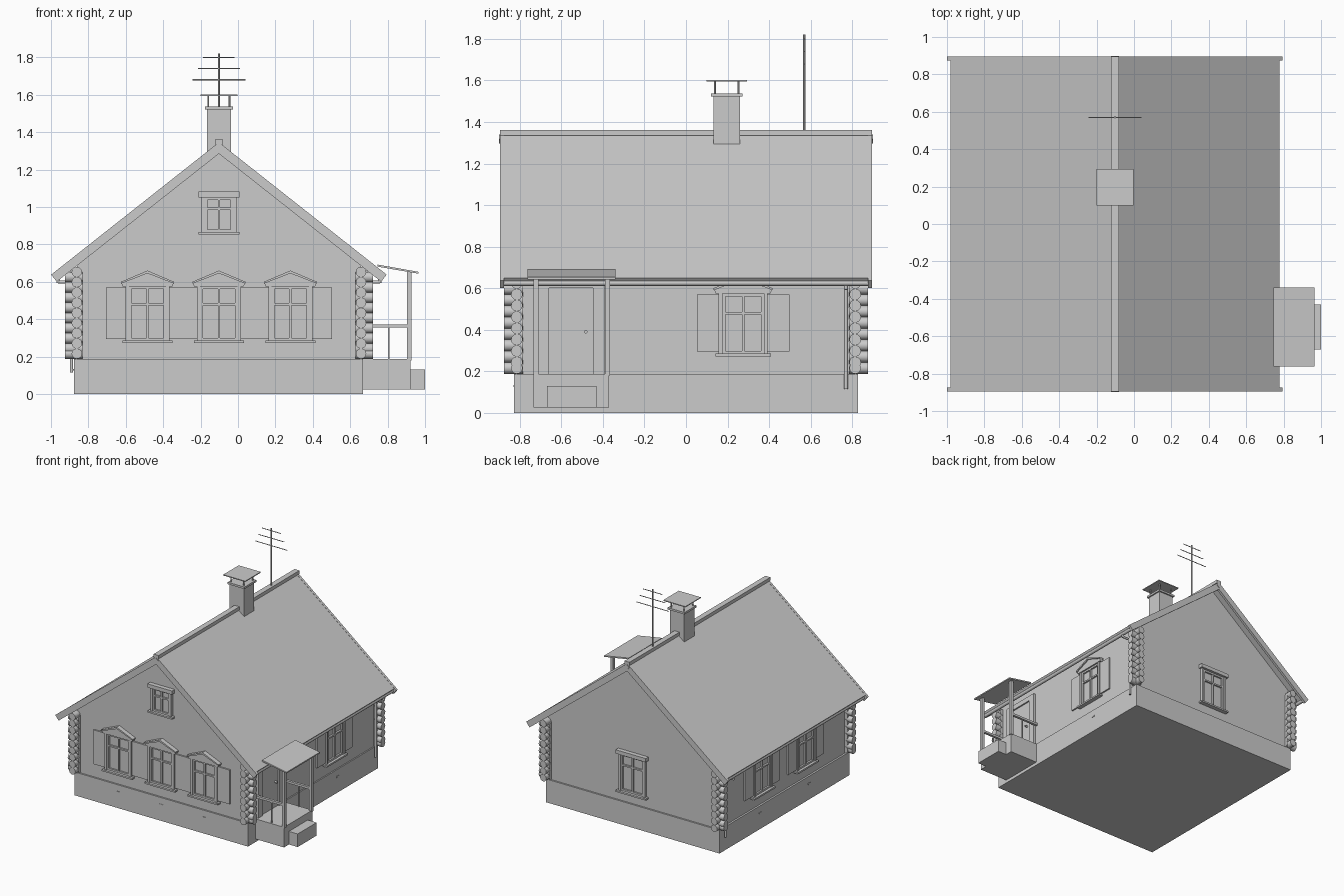
import bpy, bmesh, math
from mathutils import Matrix, Vector

if "Cube" in bpy.data.objects:
    bpy.data.objects.remove(bpy.data.objects["Cube"])

CX = -0.102            # house centre line
WX, WY = 0.76, 0.814   # wall half sizes
APEX, K = 1.344, 0.789 # ridge height, roof slope


def finish(name, bm, loc=(0, 0, 0), rot=0, smooth=False):
    bmesh.ops.recalc_face_normals(bm, faces=bm.faces)
    me = bpy.data.meshes.new(name)
    bm.to_mesh(me)
    bm.free()
    ob = bpy.data.objects.new(name, me)
    bpy.context.collection.objects.link(ob)
    ob.location, ob.rotation_euler.z = loc, rot
    if smooth:
        bpy.ops.object.select_all(action='DESELECT')
        bpy.context.view_layer.objects.active = ob
        ob.select_set(True)
        bpy.ops.object.shade_smooth_by_angle(angle=math.radians(40))
    return ob


def add_box(bm, x0, x1, y0, y1, z0, z1):
    m = Matrix.Translation(((x0 + x1) / 2, (y0 + y1) / 2, (z0 + z1) / 2))
    m = m @ Matrix.Diagonal((x1 - x0, y1 - y0, z1 - z0, 1))
    bmesh.ops.create_cube(bm, size=1, matrix=m)


def add_rod(bm, a, b, r, n=12):
    a, b = Vector(a), Vector(b)
    d = b - a
    m = Matrix.Translation((a + b) / 2) @ d.to_track_quat('Z', 'Y').to_matrix().to_4x4()
    bmesh.ops.create_cone(bm, cap_ends=True, segments=n, radius1=r, radius2=r,
                          depth=d.length, matrix=m)


def add_prism(bm, pts, y0, y1):
    f = bm.faces.new([bm.verts.new((x, y0, z)) for x, z in pts])
    ext = bmesh.ops.extrude_face_region(bm, geom=[f])['geom']
    vs = [g for g in ext if isinstance(g, bmesh.types.BMVert)]
    bmesh.ops.translate(bm, verts=vs, vec=(0, y1 - y0, 0))


def boxes(name, dims, **kw):
    bm = bmesh.new()
    for d in dims:
        add_box(bm, *d)
    return finish(name, bm, **kw)


def rods(name, items, n=12):
    bm = bmesh.new()
    for a, b, r in items:
        add_rod(bm, a, b, r, n)
    return finish(name, bm, smooth=True)


def chevron(w, t, top):
    # roof cross-section with square-cut eaves
    a = math.atan(K)
    ex, ez = w - t * math.sin(a), top - K * w - t * math.cos(a)
    half = [(w, top - K * w), (ex, ez)]
    pts = [(0, top)] + half + [(0, top - t / math.cos(a))]
    return [(CX + x, z) for x, z in pts + [(-x, z) for x, z in half[::-1]]]


def prism(name, pts, y0, y1, **kw):
    bm = bmesh.new()
    add_prism(bm, pts, y0, y1)
    return finish(name, bm, **kw)


def window(name, loc, rot, w, z0, z1, bar, fancy=True, shutters=True):
    # casing, sash bars, sill, header and shutters; local outside is -y
    bm = bmesh.new()
    c, s = 0.018, 0.014
    for k in (-1, 1):
        x = sorted((k * w, k * (w - c)))
        add_box(bm, *x, -0.022, 0.01, z0, z1)
        x = sorted((k * (w - c), k * (w - c - s)))
        add_box(bm, *x, -0.014, 0.01, z0, z1)
        if shutters:
            x = sorted((k * w, k * 0.223))
            add_box(bm, *x, -0.012, 0.01, z0 + 0.01, z1 - 0.005)
    i = w - c
    for a, b in ((z0, z0 + s), (z1 - s, z1), (bar - 0.006, bar + 0.006)):
        add_box(bm, -i, i, -0.014, 0.01, a, b)
    add_box(bm, -0.006, 0.006, -0.0135, 0.01, z0, z1)
    add_box(bm, -w - 0.016, w + 0.016, -0.035, 0.01, z0 - 0.013, z0)
    if fancy:
        add_prism(bm, [(-0.132, z1), (0.132, z1), (0.142, z1 + 0.025),
                       (0, z1 + 0.085), (-0.142, z1 + 0.025)], -0.026, 0.01)
        add_prism(bm, [(-0.142, z1 + 0.015), (0, z1 + 0.07), (0.142, z1 + 0.015),
                       (0.142, z1 + 0.025), (0, z1 + 0.085), (-0.142, z1 + 0.025)],
                  -0.036, 0.01)
    else:
        add_box(bm, -w - 0.016, w + 0.016, -0.035, 0.01, z1, z1 + 0.03)
    finish(name, bm, loc, rot)


# Foundation with vent slits
boxes("foundation", [(-0.877, 0.668, -0.827, 0.827, 0, 0.187)])
vents = [(x - 0.015, x + 0.015, -0.831, -0.82, 0.125, 0.135) for x in (-0.485, CX, 0.28)]
vents += [(-0.881, -0.87, y - 0.015, y + 0.015, 0.125, 0.135) for y in (-0.31, 0.31)]
vents += [(0.66, 0.672, 0.295, 0.325, 0.125, 0.135)]
boxes("foundation_vents", vents)

# Walls with gables
eave = APEX - 0.025 - K * WX
prism("walls", [(CX - WX, 0.187), (CX + WX, 0.187), (CX + WX, eave),
                (CX, APEX - 0.025), (CX - WX, eave)], -WY, WY)

# Interlocking log ends on the four corners
ends = []
for sx in (-1, 1):
    for sy in (-1, 1):
        x, y = CX + sx * WX, sy * WY
        for i in range(9):
            z = 0.216 + i * 0.0545
            ends.append(((x, y - sy * 0.03, z), (x, sy * 0.875, z), 0.028))
            z -= 0.0 if i == 0 else 0.027
            ends.append(((x - sx * 0.03, y, z), (CX + sx * 0.823, y, z), 0.028))
rods("log_ends", ends)

# Roof, bargeboards, ridge
prism("roof", chevron(0.88, 0.03, APEX), -0.885, 0.885)
for s, n in ((-1, "front"), (1, "back")):
    y0, y1 = sorted((s * 0.875, s * 0.895))
    prism(n + "_bargeboard", chevron(0.897, 0.048, APEX + 0.002), y0, y1)
    prism(n + "_ridge_diamond", [(CX - 0.022, 1.318), (CX, 1.296), (CX + 0.022, 1.318),
                                 (CX, 1.34)], *sorted((s * 0.88, s * 0.899)))
boxes("ridge_cap", [(CX - 0.022, CX + 0.022, -0.895, 0.895, 1.335, 1.362)])

# Gutters and downpipes
pipes = []
for s in (-1, 1):
    g, p = CX + s * 0.86, CX + s * 0.788
    pipes += [((g, -0.875, 0.625), (g, 0.875, 0.625), 0.014),
              ((g, 0.77, 0.625), (g, 0.77, 0.594), 0.009),
              ((g, 0.77, 0.599), (p - s * 0.009, 0.77, 0.599), 0.009),
              ((p, 0.77, 0.605), (p, 0.77, 0.115), 0.009)]
rods("gutters_and_downpipes", pipes, 10)

# Windows
for i, x in enumerate((-0.484, CX, 0.28)):
    window(f"front_window_{i + 1}", (x, -WY, 0), 0, 0.118, 0.285, 0.575, 0.48)
for i, y in enumerate((-0.275, 0.275)):
    window(f"left_window_{i + 1}", (CX - WX, y, 0), -math.pi / 2, 0.118, 0.285, 0.575, 0.48)
window("right_window", (CX + WX, 0.275, 0), math.pi / 2, 0.118, 0.285, 0.575, 0.48)
window("gable_window", (CX, -WY, 0), 0, 0.093, 0.865, 1.052, 0.99, False, False)
window("back_window", (CX, WY, 0), math.pi, 0.118, 0.275, 0.57, 0.48, False, False)

# Door with frame and knob
D = CX + WX
boxes("door_frame", [(D - 0.01, D + 0.022, -0.713, -0.66, 0.187, 0.64),
                     (D - 0.01, D + 0.022, -0.447, -0.392, 0.187, 0.64),
                     (D - 0.01, D + 0.022, -0.66, -0.447, 0.6, 0.64)])
boxes("door", [(D - 0.01, D + 0.01, -0.66, -0.447, 0.187, 0.6)])
rods("door_knob", [((D, -0.482, 0.39), (D + 0.03, -0.482, 0.39), 0.008)])

# Porch
boxes("porch_floor", [(0.66, 0.922, -0.733, -0.371, 0.025, 0.187)])
boxes("porch_step", [(0.92, 1.0, -0.67, -0.43, 0.025, 0.13)])
prism("porch_roof", [(0.747, 0.681), (0.966, 0.643), (0.966, 0.653), (0.747, 0.692)],
      -0.763, -0.339)
posts, rails = [], []
for y in (-0.722, -0.378):
    posts.append((0.904, 0.928, y - 0.013, y + 0.013, 0.18, 0.656))
    rails.append((0.65, 0.91, y - 0.01, y + 0.01, 0.355, 0.373))
    rails.append((0.801, 0.809, y - 0.004, y + 0.004, 0.18, 0.36))
boxes("porch_posts", posts)
boxes("porch_railings", rails)

# Chimney with collar and raised cap
cy = 0.196
boxes("chimney", [(CX - 0.064, CX + 0.064, cy - 0.064, cy + 0.064, 1.25, 1.53),
                  (CX - 0.075, CX + 0.075, cy - 0.075, cy + 0.075, 1.522, 1.538)])
boxes("chimney_cap", [(CX - 0.098, CX + 0.098, cy - 0.098, cy + 0.098, 1.594, 1.601)])
rods("chimney_cap_legs", [((CX + a, cy + b, 1.53), (CX + a, cy + b, 1.597), 0.005)
                          for a in (-0.057, 0.057) for b in (-0.057, 0.057)], 8)

# Antenna
bars = [((CX, 0.57, 1.35), (CX, 0.57, 1.82), 0.006)]
for z, h in ((1.8, 0.084), (1.74, 0.113), (1.68, 0.142)):
    bars.append(((CX - h, 0.57, z), (CX + h, 0.57, z), 0.003))
rods("antenna", bars, 8)
